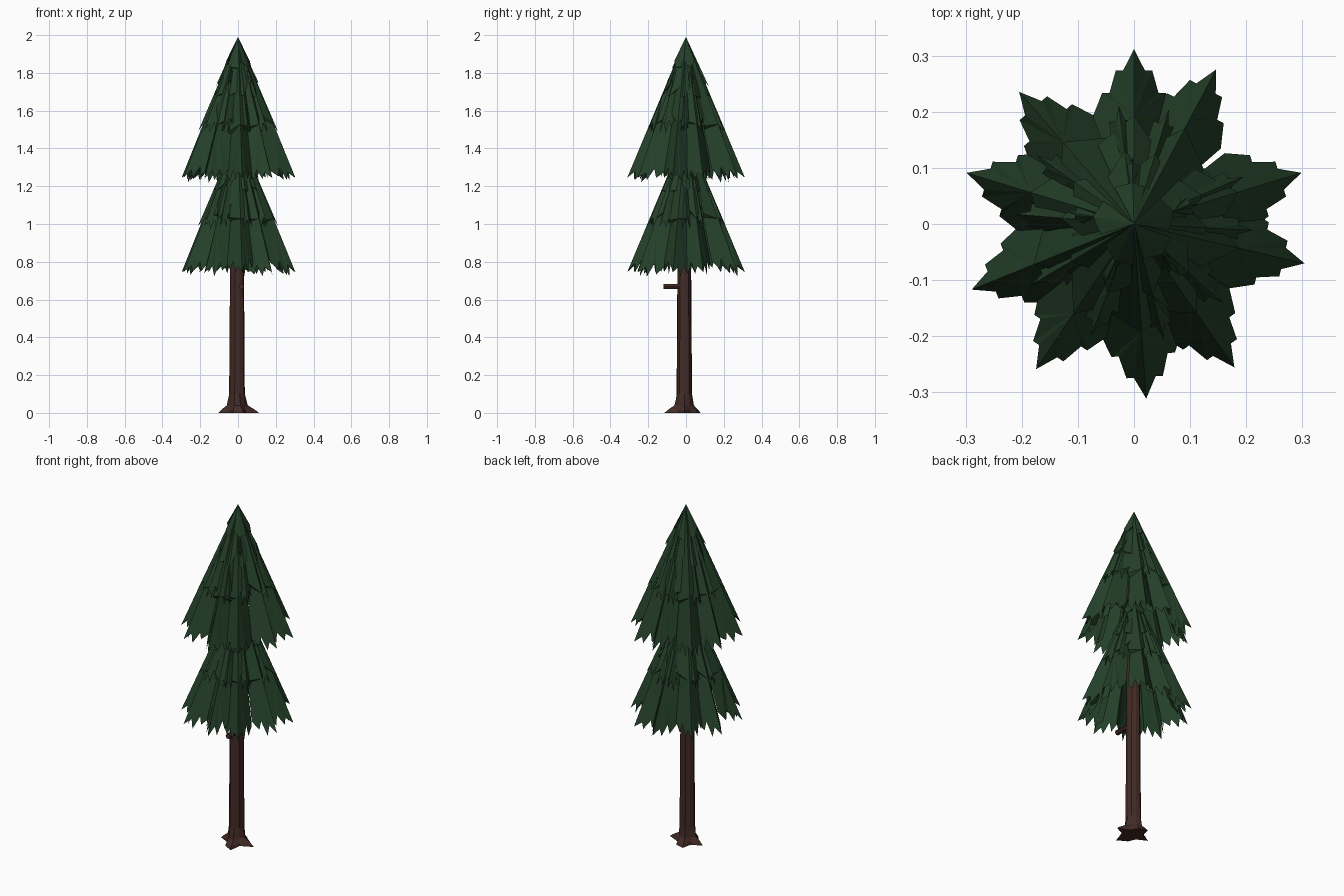
import bpy, bmesh, math, random
from mathutils import Vector

if "Cube" in bpy.data.objects:
    bpy.data.objects.remove(bpy.data.objects["Cube"])

random.seed(4)


def material(name, color):
    m = bpy.data.materials.new(name)
    m.diffuse_color = (*color, 1)
    m.use_nodes = True
    m.node_tree.nodes["Principled BSDF"].inputs["Base Color"].default_value = m.diffuse_color
    return m


GREEN = material("needle_green", (0.018, 0.052, 0.022))
BROWN = material("bark_brown", (0.055, 0.024, 0.019))


def finish(bm, name, mat):
    me = bpy.data.meshes.new(name)
    bm.to_mesh(me)
    bm.free()
    me.materials.append(mat)
    ob = bpy.data.objects.new(name, me)
    bpy.context.collection.objects.link(ob)
    return ob


def loft(name, rings, mat):
    bm = bmesh.new()
    vs = [[bm.verts.new(p) for p in ring] for ring in rings]
    n = len(vs[0])
    for a, b in zip(vs, vs[1:]):
        for i in range(n):
            bm.faces.new((a[i], a[(i + 1) % n], b[(i + 1) % n], b[i]))
    bm.faces.new(vs[0][::-1])
    bm.faces.new(vs[-1])
    return finish(bm, name, mat)


# Trunk: ten-sided, flaring into pointed roots at the ground
ROOTS = [0.115, 0.055, 0.075, 0.09, 0.05, 0.10, 0.05, 0.075, 0.11, 0.055]


def trunk_ring(z, r, flare=0.0):
    pts = []
    for i, root in enumerate(ROOTS):
        a = math.tau * i / 10
        q = r * (1.0 if i % 2 else 0.93) * (1 - flare) + root * flare
        pts.append((-0.004 + q * math.cos(a), -0.009 + q * math.sin(a), z))
    return pts


loft("trunk", [trunk_ring(0.0, 0.045, 1), trunk_ring(0.015, 0.045, 0.75),
               trunk_ring(0.04, 0.044, 0.2), trunk_ring(0.1, 0.043),
               trunk_ring(0.8, 0.038), trunk_ring(1.45, 0.033),
               trunk_ring(1.95, 0.004)], BROWN)

# Broken branch stub on the front
loft("branch_stub", [[(0.018 + 0.015 * math.cos(math.tau * i / 6), y,
                       0.67 + 0.015 * math.sin(math.tau * i / 6)) for i in range(6)]
                     for y in (-0.12, -0.03)], BROWN)


# One folded bough: ridge from apex to tip, ragged lower edge on both sides
def bough(bm, angle, top, tip, valley, half):
    rad = Vector((math.cos(angle), math.sin(angle), 0))
    lat = Vector((-rad.y, rad.x, 0))
    up = Vector((0, 0, 1))

    def P(r, s, z):
        return rad * r + lat * s + up * z

    apex, end = P(0, 0, top), P(tip[0], 0, tip[1])
    mid = apex.lerp(end, 0.62)
    for side in (-1, 1):
        r, z = valley
        z += random.uniform(-0.03, 0.03)
        v = P(r * math.cos(half), side * r * math.sin(half), z)
        upper = apex.lerp(v, random.uniform(0.5, 0.7))
        out = rad * 0.014 + lat * side * 0.016
        edge = [apex, upper + out, upper + (v - upper) * 0.08, v]
        # two hanging teeth between valley and tip
        for t in (0.35, 0.68):
            base = v.lerp(end, t)
            edge.append(base + lat * side * 0.009 - up * random.uniform(0.015, 0.035))
            edge.append(base - lat * side * 0.004 + up * random.uniform(0.015, 0.03))
        edge.append(end)
        m = bm.verts.new(mid)
        vs = [bm.verts.new(p) for p in edge]
        for a, b in zip(vs, vs[1:]):
            bm.faces.new((m, a, b) if side < 0 else (m, b, a))


ANGLES = [90, 62, 17, -13, -55, -86, -124, -158, 163, 131]


def tier(name, top):
    bm = bmesh.new()
    for i, d in enumerate(ANGLES):
        a = math.radians(d)
        # long outer boughs
        bough(bm, a, top, (0.312, top - 0.745), (0.205, top - 0.70), math.radians(21))
        # shorter shingle layers lying over the valleys
        b = a + math.radians(10 + random.uniform(-4, 4))
        bough(bm, b, top - 0.005, (0.212, top - 0.50), (0.135, top - 0.45), math.radians(16))
        if i % 2 == 0:
            bough(bm, b - 0.1, top, (0.12, top - 0.26), (0.08, top - 0.25), math.radians(18))
    return finish(bm, name, GREEN)


tier("upper_foliage", 1.99)
tier("lower_foliage", 1.49)
